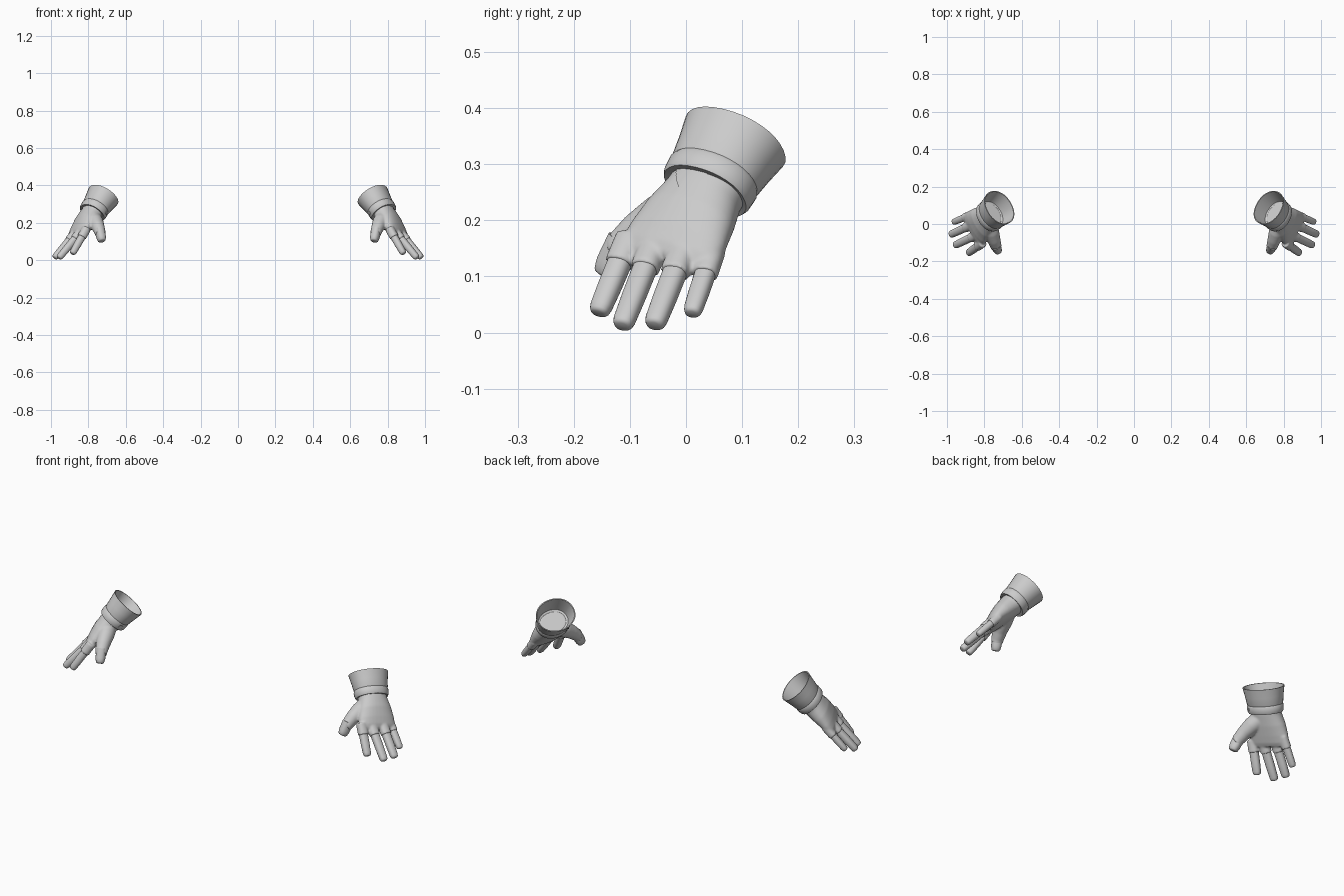
import bpy, bmesh, math
from mathutils import Vector

if "Cube" in bpy.data.objects:
    bpy.data.objects.remove(bpy.data.objects["Cube"])

# Local glove frame: W wrist, D toward fingers, U toward thumb side, N back of hand
W = Vector((.77, .045, .265))
D = Vector((.49, -.44, -.75)).normalized()
U = Vector((-.41, -.90, .12))
U = (U - D * U.dot(D)).normalized()
N = U.cross(D).normalized()


def at(u, v, t):
    return W + U * u + N * v + D * t


def loft(bm, sections, n=24, power=1.0):
    """Skin rings given as (centre, side axis, up axis, half width, half thickness)."""
    rings = []
    for c, s, up, a, b in sections:
        ring = []
        for i in range(n):
            q = 2 * math.pi * i / n
            x, y = math.cos(q), math.sin(q)
            x = math.copysign(abs(x) ** power, x)
            y = math.copysign(abs(y) ** power, y)
            ring.append(bm.verts.new(c + s * a * x + up * b * y))
        rings.append(ring)
    for r0, r1 in zip(rings, rings[1:]):
        for i in range(n):
            j = (i + 1) % n
            bm.faces.new((r0[i], r0[j], r1[j], r1[i]))
    bm.faces.new(rings[0][::-1])
    bm.faces.new(rings[-1])


def digit(bm, base, tip, a, b, back, front, round_tip):
    """Straight tube from base - back to tip + front, optionally with a rounded end."""
    axis = (tip - base).normalized()
    side = (U - axis * U.dot(axis)).normalized()
    up = side.cross(axis).normalized()
    end = tip + axis * front
    ln = (end - base).length
    secs = [(base - axis * back, side, up, a, b)]
    if round_tip:
        secs += [(base + axis * ln * .5, side, up, a * .97, b * .97)]
        secs += [(end - axis * k, side, up, a * s, b * s)
                 for k, s in ((.016, .9), (.006, .8), (.002, .68), (0, .45))]
    else:
        secs += [(end, side, up, a, b)]
    loft(bm, secs, 20, .85)


def finish(name, bm, smooth=True, mirror=True):
    bmesh.ops.recalc_face_normals(bm, faces=bm.faces)
    me = bpy.data.meshes.new(name)
    bm.to_mesh(me)
    bm.free()
    ob = bpy.data.objects.new(name, me)
    bpy.context.collection.objects.link(ob)
    bpy.ops.object.select_all(action='DESELECT')
    bpy.context.view_layer.objects.active = ob
    ob.select_set(True)
    if smooth:
        bpy.ops.object.shade_smooth_by_angle(angle=math.radians(38))
    if mirror:
        ob.modifiers.new("pair", 'MIRROR')
    return ob


# Knuckle and tip of each finger, with half width
fingers = {
    "index_finger": ((.832, -.116, .130), (.885, -.155, .037), .022),
    "middle_finger": ((.868, -.071, .120), (.956, -.113, .014), .022),
    "ring_finger": ((.898, -.018, .112), (.979, -.056, .015), .022),
    "little_finger": ((.902, .036, .110), (.964, .011, .036), .019),
}
thumb_base, thumb_tip = Vector((.737, -.122, .148)), Vector((.728, -.143, .106))

# Hand: palm, thumb mound and finger sleeves fused into one surface
bm = bmesh.new()
palm = [(-.02, 0, .070, 0, .056), (.03, 0, .074, .003, .054), (.08, 0, .088, .006, .050),
        (.13, 0, .097, .006, .040), (.165, 0, .099, .005, .031), (.185, .004, .095, .004, .021)]
loft(bm, [(at(u, v, t), U, N, a, b) for t, u, a, v, b in palm], 32, .9)
for k, t, r in fingers.values():
    digit(bm, Vector(k), Vector(k) + (Vector(t) - Vector(k)).normalized() * .01,
          r + .004, r + .002, .05, 0, False)
path = [(.785, .01, .235, .045), (.762, -.045, .205, .042),
        (.748, -.088, .178, .035), (.738, -.118, .152, .030), (.735, -.126, .140, .029)]
axis = (Vector(path[-1][:3]) - Vector(path[0][:3])).normalized()
side = axis.cross(N).normalized()
up = side.cross(axis)
loft(bm, [(Vector(p[:3]), side, up, p[3], p[3]) for p in path], 24)
hand = finish("hand", bm, False, False)
rm = hand.modifiers.new("fuse", 'REMESH')
rm.mode, rm.voxel_size, rm.use_smooth_shade = 'VOXEL', .0045, True
sm = hand.modifiers.new("soften", 'SMOOTH')
sm.factor, sm.iterations = .5, 7
hand.modifiers.new("pair", 'MIRROR').use_mirror_merge = False

# Fingers and thumb end
for name, (k, t, r) in fingers.items():
    bm = bmesh.new()
    digit(bm, Vector(k), Vector(t), r, r * .9, .02, .004, True)
    finish(name, bm)
bm = bmesh.new()
digit(bm, thumb_base, thumb_tip, .027, .025, .02, .006, True)
finish("thumb_end", bm)

# Cuff: flared outside, folded band at the wrist, hollow inside
cuff_profile = [(.018, .072, .060), (.020, .082, .069), (.012, .086, .073), (-.012, .088, .074),
                (-.019, .085, .071), (-.024, .087, .073), (-.060, .092, .079), (-.103, .100, .087),
                (-.103, .095, .082), (-.060, .085, .072), (-.022, .076, .063), (-.012, .045, .036)]
bm = bmesh.new()
loft(bm, [(at(.002, .002, t), U, N, a, b) for t, a, b in cuff_profile], 32, .95)
finish("cuff", bm)

# Side tab on the band, next to the thumb
bm = bmesh.new()
bmesh.ops.create_cube(bm, size=1)
for v in bm.verts:
    c = v.co.copy()
    q = math.radians(-38) + c.x * .28
    s = 1.0 + .035 * c.z
    v.co = at(.089 * s * math.cos(q), .076 * s * math.sin(q), -.003 + c.y * .014)
finish("cuff_tab", bm, False)

# Pointed panel on the back of the hand, wrapped to its surface
bm = bmesh.new()
steps = 10
rows = []
for i in range(steps + 1):
    f = i / steps
    half = .045 * (1 - f) + .001
    rows.append([bm.verts.new(at(.022 + half * (j / 4 - 1), .075, .015 + .045 * f))
                 for j in range(9)])
for r0, r1 in zip(rows, rows[1:]):
    for j in range(8):
        bm.faces.new((r0[j], r0[j + 1], r1[j + 1], r1[j]))
panel = finish("back_panel", bm, True, False)
wrap = panel.modifiers.new("wrap", 'SHRINKWRAP')
wrap.target, wrap.wrap_method, wrap.offset = hand, 'NEAREST_SURFACEPOINT', .002
panel.modifiers.new("pair", 'MIRROR')
